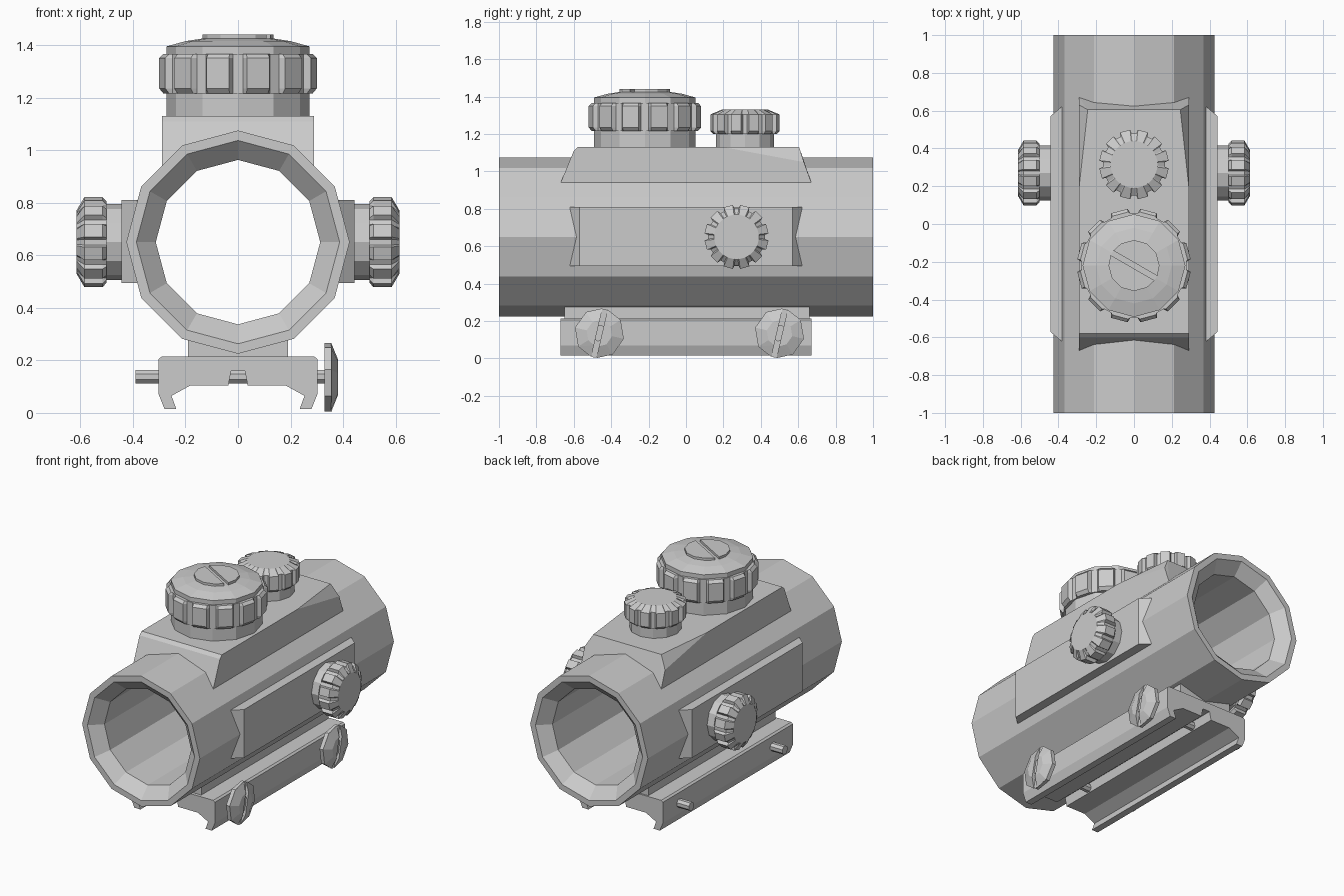
import bpy, bmesh
from math import cos, sin, radians, sqrt, pi
from mathutils import Matrix

cube = bpy.data.objects.get("Cube")
if cube:
    bpy.data.objects.remove(cube, do_unlink=True)

grey = bpy.data.materials.new("plain grey")
grey.use_nodes = True
grey.diffuse_color = (0.6, 0.6, 0.6, 1)
grey.node_tree.nodes["Principled BSDF"].inputs["Base Color"].default_value = (0.6, 0.6, 0.6, 1)


def place(loc, axis="Z", spin=0):
    """Matrix that stands a part on loc, pointing along the axis."""
    turn = {"Z": Matrix(), "X": Matrix.Rotation(pi / 2, 4, "Y"),
            "-X": Matrix.Rotation(-pi / 2, 4, "Y"),
            "Y": Matrix.Rotation(-pi / 2, 4, "X")}[axis]
    return Matrix.Translation(loc) @ Matrix.Rotation(radians(spin), 4, axis[-1]) @ turn


def finish(name, bm, matrix=Matrix()):
    bmesh.ops.recalc_face_normals(bm, faces=bm.faces)
    bm.transform(matrix)
    mesh = bpy.data.meshes.new(name)
    bm.to_mesh(mesh)
    bm.free()
    mesh.materials.append(grey)
    obj = bpy.data.objects.new(name, mesh)
    bpy.context.collection.objects.link(obj)
    return obj


def lathe(name, profile, matrix, angles=range(0, 360, 30), notch=None, closed=False):
    """Spin (radius, height) points; notch limits the radius at every first two of four angles."""
    bm = bmesh.new()
    rings = []
    for r, h in profile:
        ring = []
        for i, a in enumerate(angles):
            q = min(r, notch) if notch and i % 4 < 2 else r
            ring.append(bm.verts.new((q * cos(radians(a)), q * sin(radians(a)), h)))
        rings.append(ring)
    n = len(rings[0])
    pairs = list(zip(rings, rings[1:]))
    if closed:
        pairs.append((rings[-1], rings[0]))
    else:
        bm.faces.new(rings[0])
        bm.faces.new(rings[-1])
    for low, high in pairs:
        for i in range(n):
            j = (i + 1) % n
            bm.faces.new((low[i], low[j], high[j], high[i]))
    return finish(name, bm, matrix)


def grip(name, profile, matrix, notch):
    angles = [30 * i + a for i in range(12) for a in (-4, 4, 6.5, 23.5)]
    return lathe(name, profile, matrix, angles, notch)


def hull(name, points, matrix=Matrix()):
    bm = bmesh.new()
    for p in points:
        bm.verts.new(p)
    out = bmesh.ops.convex_hull(bm, input=bm.verts)
    bmesh.ops.delete(bm, geom=[g for g in out["geom_interior"] if isinstance(g, bmesh.types.BMVert)],
                     context="VERTS")
    bmesh.ops.dissolve_limit(bm, angle_limit=0.01, verts=bm.verts, edges=bm.edges)
    return finish(name, bm, matrix)


def slotted_disc(name, profile, sides, gap, matrix):
    """Two half discs with a screwdriver slot between them."""
    for side, sign in (("a", 1), ("b", -1)):
        points = []
        for r, h in profile:
            edge = sqrt(r * r - gap * gap)
            points += [(edge, sign * gap, h), (-edge, sign * gap, h)]
            for i in range(1, sides // 2):
                a = 2 * pi * i / sides
                points.append((r * cos(a), sign * r * sin(a), h))
        hull(name + "_" + side, points, matrix)


def extrude(name, outline, y0, y1):
    """Prism along y from an (x, z) outline."""
    bm = bmesh.new()
    face = bm.faces.new([bm.verts.new((x, y0, z)) for x, z in outline])
    out = bmesh.ops.extrude_face_region(bm, geom=[face])
    verts = [g for g in out["geom"] if isinstance(g, bmesh.types.BMVert)]
    bmesh.ops.translate(bm, verts=verts, vec=(0, y1 - y0, 0))
    return finish(name, bm)


# Main tube, hollow, with a chamfer inside both mouths
lathe("main_tube", [(0.425, -1), (0.425, 1), (0.387, 1), (0.313, 0.93),
                    (0.313, -0.93), (0.387, -1)], place((0, 0, 0.65), "Y"), closed=True)

# Turret saddle: one half, mirrored across the middle
half = [(0.29, -0.67, 0.94), (0.29, -0.6, 1.11), (0.29, -0.58, 1.13), (0.29, 0.2, 1.13),
        (0.29, 0.63, 1.05), (0.245, 0.605, 1.13), (0.29, 0.67, 0.94),
        (0, -0.654, 0.98), (0, -0.6, 1.11), (0, -0.58, 1.13), (0, 0.605, 1.13), (0, 0.656, 0.98)]
saddle = hull("turret_saddle", half)
bm = bmesh.new()
bm.from_mesh(saddle.data)
inner = [f for f in bm.faces if all(abs(v.co.x) < 1e-4 for v in f.verts)]
bmesh.ops.delete(bm, geom=inner, context="FACES")
bm.to_mesh(saddle.data)
bm.free()
saddle.modifiers.new("Mirror", "MIRROR")

# Large turret
at = place((0, -0.22, 0))
lathe("large_turret_neck", [(0.272, 1.11), (0.272, 1.23)], at)
grip("large_turret_grip", [(0.285, 1.215), (0.302, 1.235), (0.302, 1.35), (0.285, 1.367)], at, 0.278)
lathe("large_turret_cap", [(0.272, 1.35), (0.272, 1.395), (0.2, 1.415), (0.135, 1.425)], at)
slotted_disc("large_turret_screw", [(0.135, 1.42), (0.135, 1.44)], 12, 0.014,
             place((0, -0.22, 0), spin=-30))

# Small turret
at = place((0, 0.315, 0))
lathe("small_turret_neck", [(0.155, 1.11), (0.155, 1.22)], at)
grip("small_turret_grip", [(0.17, 1.2), (0.185, 1.215), (0.185, 1.305), (0.125, 1.33)], at, 0.164)

# Side plates and side knobs
for side, sign, axis in (("left", 1, "X"), ("right", -1, "-X")):
    hull(side + "_side_plate", [(sign * x, ys * y, z) for x, y in ((0.36, 0.62), (0.385, 0.62), (0.443, 0.57))
                                for ys in (-1, 1) for z in (0.495, 0.81)])
    at = place((0, 0.27, 0.65), axis)
    lathe(side + "_knob_neck", [(0.145, 0.42), (0.145, 0.52)], at)
    grip(side + "_knob_grip", [(0.155, 0.5), (0.172, 0.515), (0.172, 0.585), (0.12, 0.615)], at, 0.152)

# Rail clamp: symmetric outline with a groove underneath, and the spacer above it
right = [(0.29, 0.215), (0.302, 0.205), (0.302, 0.07), (0.28, 0.015), (0.235, 0.015),
         (0.253, 0.065), (0.18, 0.105), (0.037, 0.105), (0.026, 0.16)]
extrude("rail_clamp", right + [(-x, z) for x, z in reversed(right)], -0.67, 0.67)
extrude("spacer", [(-0.19, 0.21), (0.19, 0.21), (0.19, 0.276), (-0.19, 0.276)], -0.65, 0.66)

# Cross bolts with slotted octagonal nuts
octagon = range(0, 360, 45)
for end, y in (("front", -0.463), ("rear", 0.5)):
    at = place((0, y, 0.135), "X", -13)
    lathe(end + "_cross_bolt", [(0.028, -0.39), (0.028, 0.34)], place((0, y, 0.137), "X", 22.5), octagon)
    lathe(end + "_nut", [(0.134, 0.33), (0.134, 0.355)], at, octagon)
    lathe(end + "_nut_centre", [(0.045, 0.35), (0.045, 0.37)], at, octagon)
    slotted_disc(end + "_nut_face", [(0.134, 0.354), (0.07, 0.38)], 8, 0.014, at)
